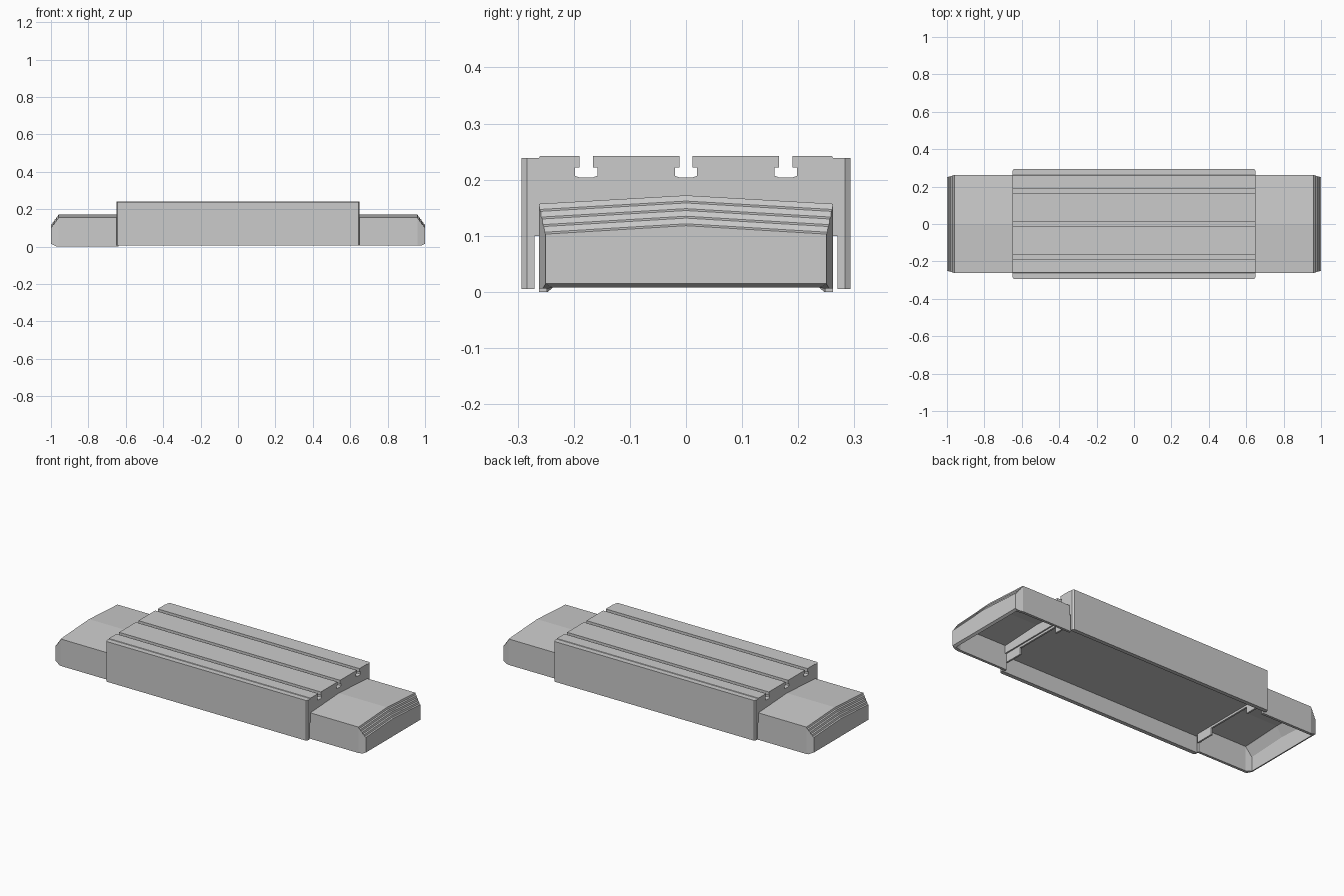
import bpy, bmesh

if "Cube" in bpy.data.objects:
    bpy.data.objects.remove(bpy.data.objects["Cube"])

grey = bpy.data.materials.new("machine_grey")
grey.diffuse_color = (0.6, 0.6, 0.6, 1)
grey.use_nodes = True
grey.node_tree.nodes["Principled BSDF"].inputs["Base Color"].default_value = grey.diffuse_color


def finish(name, bm):
    bmesh.ops.remove_doubles(bm, verts=bm.verts, dist=1e-5)
    bmesh.ops.recalc_face_normals(bm, faces=bm.faces)
    me = bpy.data.meshes.new(name)
    bm.to_mesh(me)
    bm.free()
    me.materials.append(grey)
    ob = bpy.data.objects.new(name, me)
    bpy.context.collection.objects.link(ob)
    return ob


def loft(bm, rings, closed):
    """Join successive point rings with quads and return the vertex rings."""
    vr = [[bm.verts.new(p) for p in r] for r in rings]
    n = len(vr[0])
    for a, b in zip(vr, vr[1:]):
        for i in range(n if closed else n - 1):
            j = (i + 1) % n
            bm.faces.new((a[i], a[j], b[j], b[i]))
    return vr


def box(bm, x0, x1, y0, y1, z0, z1):
    ring = [(y0, z0), (y1, z0), (y1, z1), (y0, z1)]
    a, b = loft(bm, [[(x, y, z) for y, z in ring] for x in (x0, x1)], True)
    bm.faces.new(a)
    bm.faces.new(b)


# Table: one cross-section with three T-slots, swept along x
TOP = 0.242
profile = [(-0.293, 0.005), (-0.293, 0.239), (-0.262, 0.239), (-0.26, TOP)]
for c in (-0.178, 0, 0.178):
    profile += [(c - 0.012, TOP), (c - 0.012, 0.222), (c - 0.02, 0.222), (c - 0.02, 0.207),
                (c - 0.012, 0.204), (c + 0.012, 0.204),
                (c + 0.02, 0.207), (c + 0.02, 0.222), (c + 0.012, 0.222), (c + 0.012, TOP)]
profile += [(0.26, TOP), (0.262, 0.239), (0.293, 0.239), (0.293, 0.005),
            (0.27, 0.005), (0.27, 0.1), (-0.27, 0.1), (-0.27, 0.005)]
bm = bmesh.new()
rings = []
for x, limit in ((-0.65, 0.283), (-0.643, 0.293), (0.643, 0.293), (0.65, 0.283)):
    rings.append([(x, max(-limit, min(limit, y)), z) for y, z in profile])
vr = loft(bm, rings, True)
bm.faces.new(vr[0])
bm.faces.new(vr[-1])
finish("slotted_table", bm)


# End covers: hollow, roofed shells with a stepped sloping nose
def arch(x, w, bottom, edge, crown):
    return [(x, -w, bottom), (x, -w, edge), (x, 0, crown), (x, w, edge), (x, w, bottom)]


def end_cover(name, side, bottom):
    bm = bmesh.new()
    outer = [arch(0.64, 0.262, bottom, 0.157, 0.172), arch(0.96, 0.262, bottom, 0.157, 0.172)]
    steps = 4
    for i in range(steps):
        for dx, dz in ((0.003, 0.75), (0.01, 1.0)):
            x = 0.96 + 0.01 * i + dx
            drop = (i + dz) * 0.054 / steps
            low = max(bottom, 0.015 - (1 - x) * 0.5)
            outer.append(arch(x, 0.262 - 0.3 * (x - 0.96), low, 0.157 - drop, 0.172 - drop))
    inner = [arch(0.64, 0.248, bottom, 0.145, 0.158),
             arch(0.95, 0.246, bottom, 0.143, 0.156),
             arch(0.985, 0.238, max(bottom, 0.0075), 0.09, 0.103)]
    flip = lambda rs: [[(side * x, y, z) for x, y, z in r] for r in rs]
    o = loft(bm, flip(outer), False)
    n = loft(bm, flip(inner), False)
    bm.faces.new(o[-1])
    bm.faces.new(n[-1])
    # Bottom rims along both sides and under the nose
    for k in (0, -1):
        bm.faces.new([r[k] for r in o] + [r[k] for r in reversed(n)])
    bm.faces.new((o[-1][0], o[-1][-1], n[-1][-1], n[-1][0]))
    # Rim against the table
    for i in range(4):
        bm.faces.new((o[0][i], o[0][i + 1], n[0][i + 1], n[0][i]))
    finish(name, bm)


end_cover("left_end_cover", -1, 0.0)
end_cover("right_end_cover", 1, 0.006)

# Mounting brackets under each table end
for label, side in (("left", -1), ("right", 1)):
    bm = bmesh.new()
    x0, x1 = sorted((side * 0.632, side * 0.642))
    for s in (-1, 1):
        y0, y1 = sorted((s * 0.14, s * 0.25))
        box(bm, x0, x1, y0, y1, 0.05, 0.1)
    box(bm, x0, x1, -0.14, 0.14, 0.088, 0.1)
    finish(label + "_mounting_bracket", bm)
